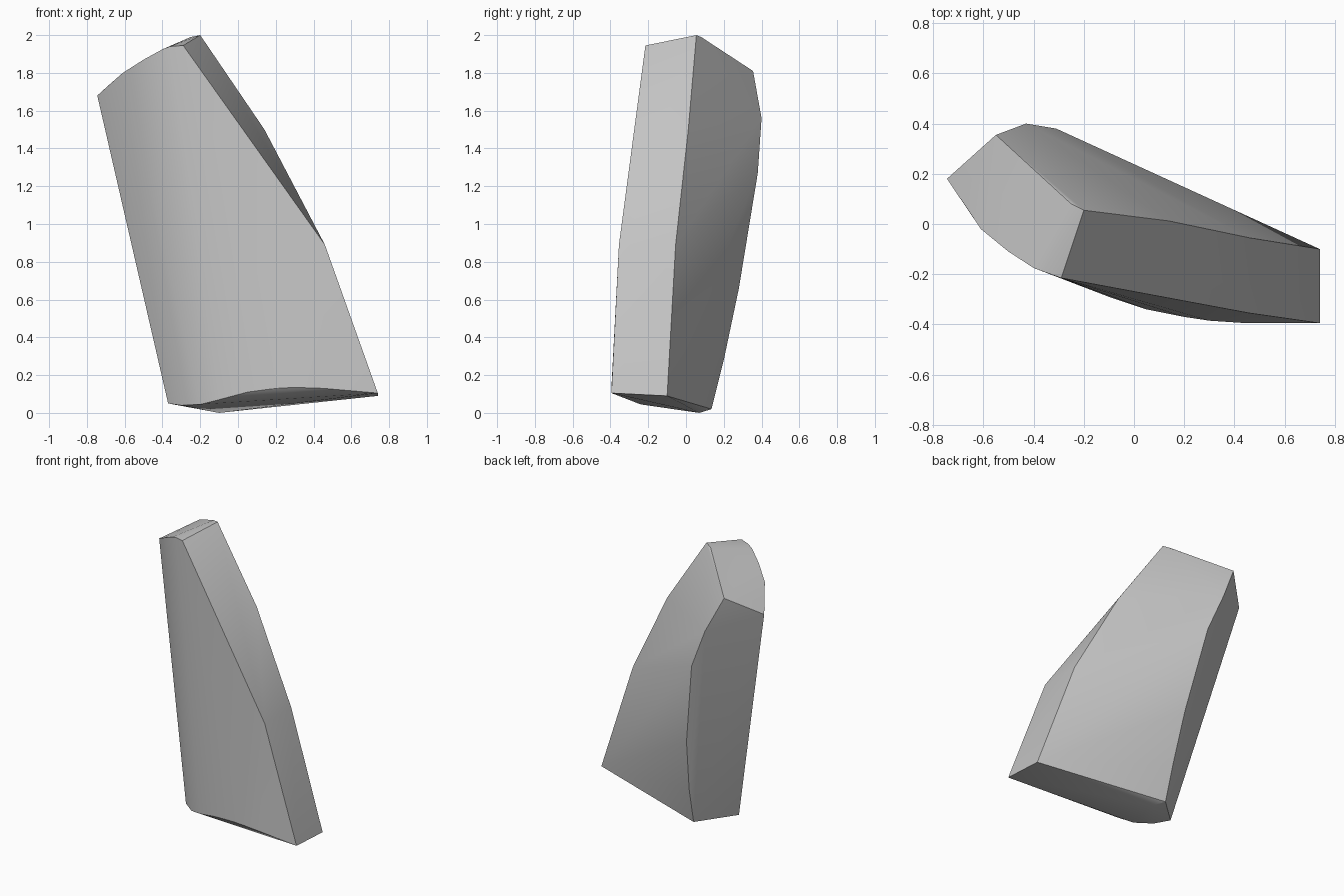
import bpy
import bmesh
import math

cube = bpy.data.objects.get("Cube")
if cube:
    bpy.data.objects.remove(cube, do_unlink=True)


def flat_material(name, value):
    mat = bpy.data.materials.new(name)
    mat.use_nodes = True
    colour = (value, value, value, 1)
    mat.diffuse_color = colour
    mat.node_tree.nodes["Principled BSDF"].inputs["Base Color"].default_value = colour
    return mat


def convex_solid(name, rims, mat):
    """Wrap a tight faceted skin around the given rim curves."""
    bm = bmesh.new()
    for rim in rims:
        for point in rim:
            bm.verts.new(point)
    result = bmesh.ops.convex_hull(bm, input=bm.verts[:])
    loose = {v for v in result["geom_interior"] if isinstance(v, bmesh.types.BMVert)}
    loose |= {v for v in bm.verts if not v.link_faces}
    bmesh.ops.delete(bm, geom=list(loose), context="VERTS")
    bmesh.ops.recalc_face_normals(bm, faces=bm.faces[:])
    mesh = bpy.data.meshes.new(name)
    bm.to_mesh(mesh)
    bm.free()
    mesh.materials.append(mat)
    obj = bpy.data.objects.new(name, mesh)
    bpy.context.collection.objects.link(obj)
    return obj


# rounded front edge of the slanted top
top_front_rim = [
    (-.745, .18, 1.68), (-.69, .1, 1.73), (-.61, -.02, 1.8), (-.5, -.11, 1.87),
    (-.4, -.175, 1.925), (-.36, -.19, 1.94), (-.29, -.215, 1.945),
]
# rounded front edge of the base
base_front_rim = [
    (-.37, -.07, .05), (-.3, -.16, .04), (-.2, -.24, .045), (-.1, -.29, .07),
    (.05, -.34, .11), (.2, -.37, .13), (.3, -.385, .135), (.45, -.395, .13),
    (.74, -.395, .105),
]
# bend in the front edge of the sloping side
side_front_bend = [(.46, -.355, .89)]
# back edge of the sloping side, from base to top
side_back_rim = [
    (.74, -.1, .09), (.46, -.055, .89), (.14, .012, 1.5),
    (-.2, .055, 2), (-.25, .08, 1.99),
]
# ridge down the back, from top to base
back_ridge = [
    (-.55, .355, 1.81), (-.43, .4, 1.56), (-.31, .38, 1.27),
    (-.2, .28, .66), (-.165, .2, .28), (-.155, .135, .02), (-.1, .07, 0),
]

stone_grey = flat_material("stone grey", .55)
shard = convex_solid(
    "rock_shard",
    [top_front_rim, base_front_rim, side_front_bend, side_back_rim, back_ridge],
    stone_grey,
)

# smooth the rounded front while the rims stay sharp
bpy.ops.object.select_all(action="DESELECT")
shard.select_set(True)
bpy.context.view_layer.objects.active = shard
bpy.ops.object.shade_smooth_by_angle(angle=math.radians(30))
